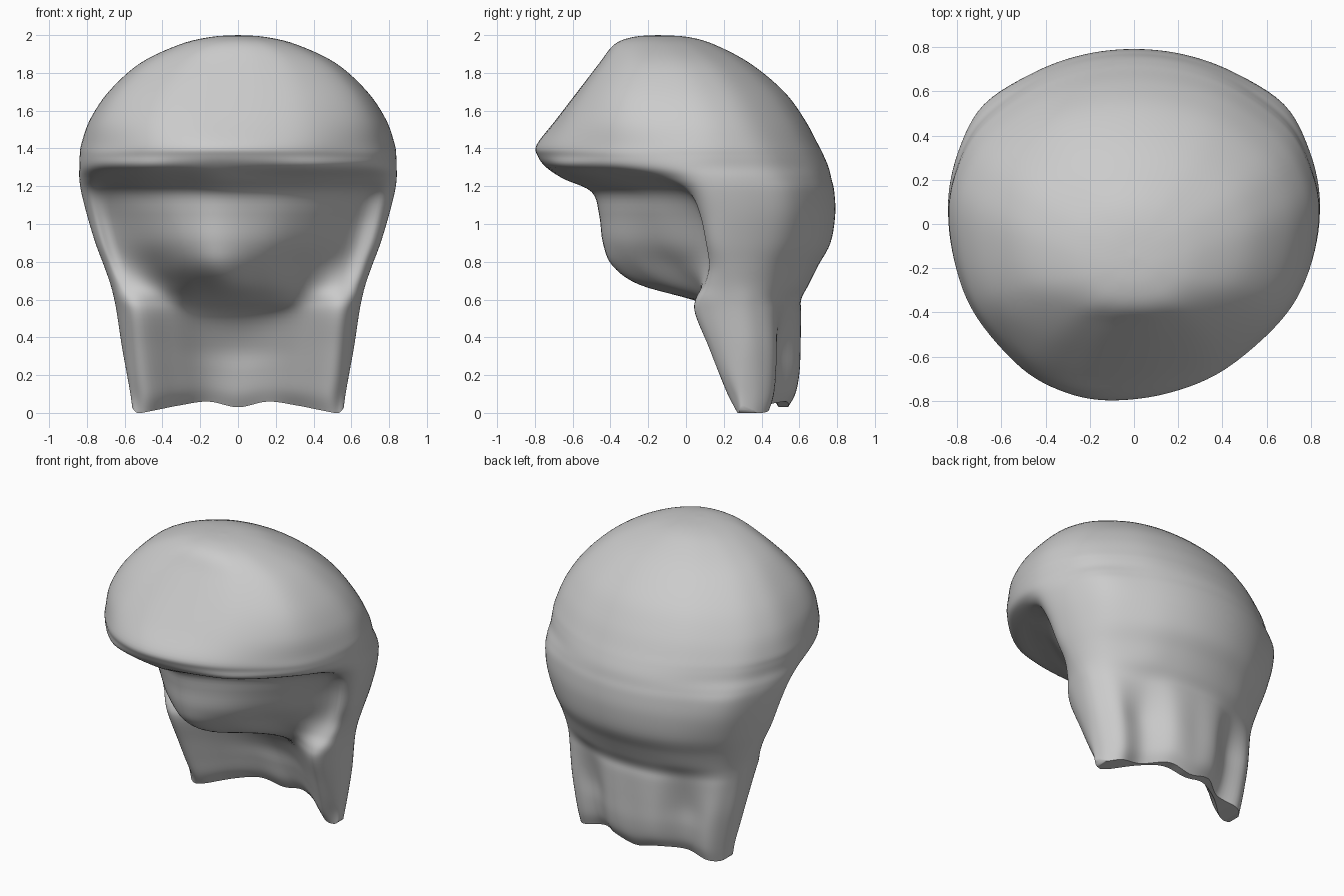
import bpy
import bmesh
from math import pi
from mathutils import Vector

default_cube = bpy.data.objects.get("Cube")
if default_cube:
    bpy.data.objects.remove(default_cube, do_unlink=True)

# Columns across the half width, from the centre to the side
COLUMNS = (0, .28, .55, .82, .95)
# Height of the wavy hem at each column and at the side
HEM = (.03, .06, .04, .01, 0, .03)
RING_STEPS, LEVEL_STEPS = 6, 5

# Dome levels: height, half width, front, side and back depth, front fullness
DOME = (
    (2, 0, -.15, -.15, -.15, 2),
    (1.99, .145, -.28, -.15, .01, 2),
    (1.95, .31, -.38, -.12, .15, 2.2),
    (1.85, .52, -.46, -.06, .34, 2.4),
    (1.7, .685, -.575, -.01, .52, 2.5),
    (1.55, .785, -.69, .03, .63, 2.3),
    (1.42, .83, -.79, .05, .7, 2),
    (1.36, .838, -.785, .05, .73, 2),
)

# Face and neck levels: height, half width, front depths, side, back
FACE = (
    (1.3, .84, -.74, -.71, -.62, -.39, -.18, .05, .755),
    (1.24, .84, -.65, -.57, -.43, -.19, -.06, .1, .77),
    (1.17, .83, -.5, -.42, -.26, -.02, .03, .14, .785),
    (1.05, .8, -.46, -.38, -.2, .06, .08, .18, .79),
    (.9, .755, -.44, -.35, -.14, .1, .11, .2, .765),
    (.78, .71, -.39, -.27, -.04, .11, .13, .23, .7),
    (.68, .675, -.25, -.13, .05, .09, .12, .25, .65),
    (.6, .655, .03, .06, .11, .05, .11, .27, .61),
    (.52, .64, .25, .23, .15, .05, .13, .28, .61),
    (.35, .615, .38, .34, .23, .12, .18, .3, .605),
    (.2, .59, .42, .39, .29, .18, .22, .3, .6),
    (.08, .57, .45, .43, .34, .23, .26, .3, .58),
    (0, .56, .49, .47, .4, .28, .28, .3, .54),
)


def arc(u, side, centre, power=2):
    """Depth of a rounded section at a fraction of the half width."""
    return side + (centre - side) * (1 - u ** power) ** (1 / power)


def spline(a, b, c, d, t):
    """Smooth curve from b to c."""
    return (b * 2 + (c - a) * t + (a * 2 - b * 5 + c * 4 - d) * t * t
            + (b * 3 - a - c * 3 + d) * t ** 3) / 2


def dome_row(z, w, front, side, back, power):
    return (z, w, *(arc(u, side, front, power) for u in COLUMNS), side, back)


def back_depth(u, z, side, back):
    y = arc(u, side, back)
    # Soft shoulder behind the ears
    if u == COLUMNS[3]:
        y += .03 * max(0, 1 - abs(z - 1.15) / .35)
    # Valley between the side lobes and the middle of the neck
    if u == COLUMNS[2]:
        y -= .07 * max(0, min(1, (.65 - z) * 4))
    return y


def control_ring(z, w, *depths):
    """Closed ring of control points, starting at the front centre."""
    *fronts, side, back = depths
    # The brow and face lean a little to the right
    lean = -.1 * max(0, min(1, (z - .55) * 4, (1.9 - z) * 3))
    low = max(0, 1 - z / .4)
    half = [(u * w, y, z + h * low, lean * (1 - u))
            for u, y, h in zip(COLUMNS, fronts, HEM)]
    half.append((w, side, z + HEM[-1] * low, 0))
    half += [(u * w, back_depth(u, z, side, back), z + h * low, 0)
             for u, h in zip(COLUMNS[::-1], HEM[-2::-1])]
    right = [Vector((x + s, y, h)) for x, y, h, s in half]
    left = [Vector((-x + s, y, h)) for x, y, h, s in half[-2:0:-1]]
    return right + left


def smooth_ring(points):
    n = len(points)
    return [spline(*(points[(i + k) % n] for k in (-1, 0, 1, 2)), s / RING_STEPS)
            for i in range(n) for s in range(RING_STEPS)]


def smooth_levels(rings):
    last = len(rings) - 1
    result = []
    for i in range(last):
        group = [rings[max(0, min(last, i + k))] for k in (-1, 0, 1, 2)]
        for s in range(LEVEL_STEPS):
            result.append([spline(*p, s / LEVEL_STEPS) for p in zip(*group)])
    return result + [rings[-1]]


# Loft the rings into one closed skin
rows = [dome_row(*r) for r in DOME] + list(FACE)
levels = smooth_levels([smooth_ring(control_ring(*r)) for r in rows])
bm = bmesh.new()
loops = [[bm.verts.new(p) for p in level] for level in levels]
count = len(loops[0])
for upper, lower in zip(loops, loops[1:]):
    for i in range(count):
        j = (i + 1) % count
        bm.faces.new((upper[i], lower[i], lower[j], upper[j]))

# Close the hem with a strip joining its front edge to its back edge
hem, middle = loops[-1], count // 2
for i in range(-middle // 2, middle // 2):
    corners = (hem[i], hem[i + 1], hem[(middle - i - 1) % count], hem[(middle - i) % count])
    bm.faces.new(tuple(dict.fromkeys(corners)))

bmesh.ops.remove_doubles(bm, verts=bm.verts, dist=.0005)
bmesh.ops.recalc_face_normals(bm, faces=bm.faces)
mesh = bpy.data.meshes.new("hooded_head")
bm.to_mesh(mesh)
bm.free()
head = bpy.data.objects.new("hooded_head", mesh)
bpy.context.collection.objects.link(head)

# Plain grey surface
grey = bpy.data.materials.new("plain_grey")
grey.use_nodes = True
colour = (.6, .6, .6, 1)
grey.diffuse_color = colour
grey.node_tree.nodes["Principled BSDF"].inputs["Base Color"].default_value = colour
mesh.materials.append(grey)

bpy.context.view_layer.objects.active = head
head.select_set(True)
bpy.ops.object.shade_smooth_by_angle(angle=pi / 4)
